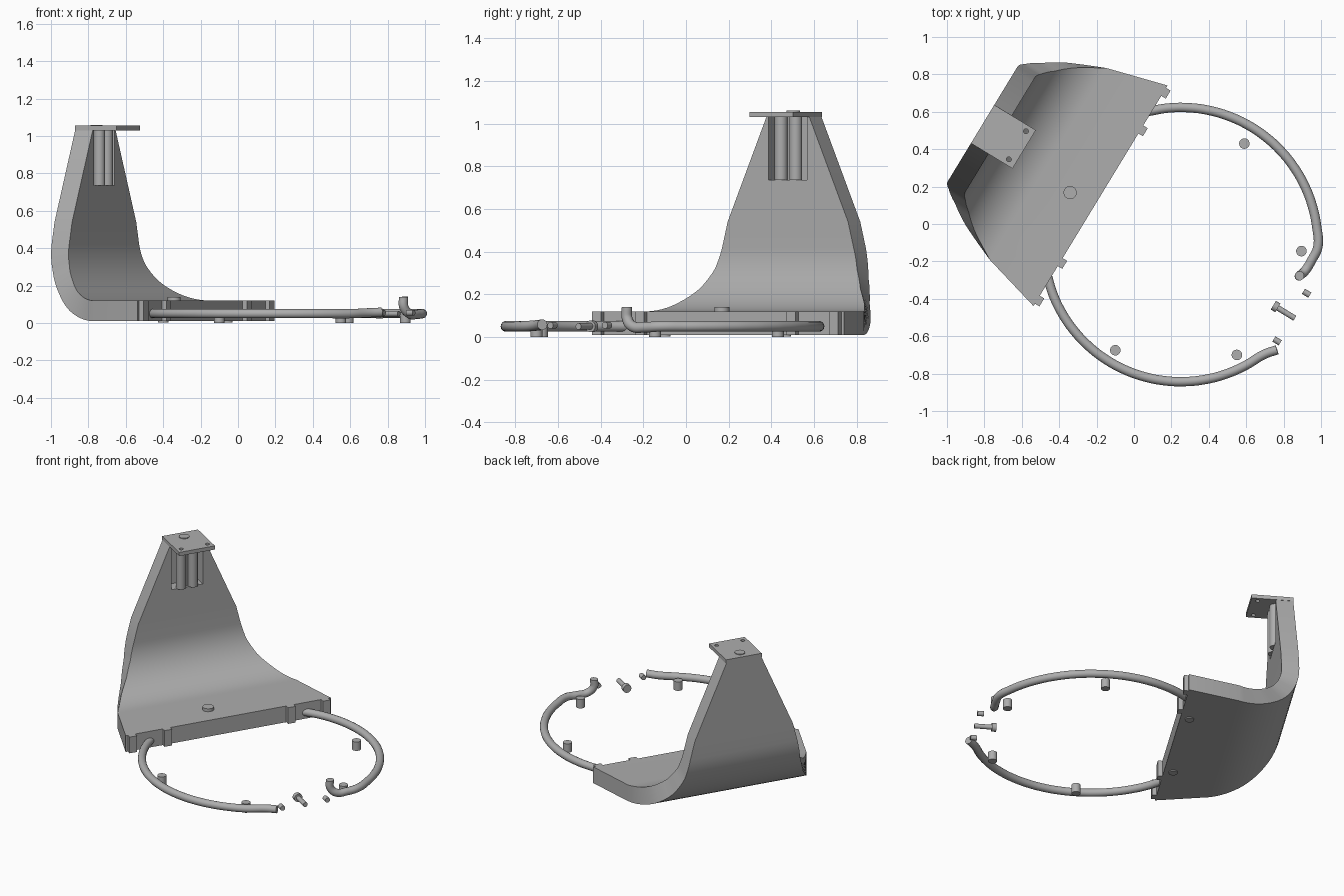
import bpy, bmesh
from math import sin, cos, radians
from mathutils import Matrix, Vector

if "Cube" in bpy.data.objects:
    bpy.data.objects.remove(bpy.data.objects["Cube"], do_unlink=True)

# Single grey material
grey = bpy.data.materials.new("plain grey")
grey.use_nodes = True
grey.diffuse_color = (0.42, 0.42, 0.42, 1)
grey.node_tree.nodes["Principled BSDF"].inputs["Base Color"].default_value = (0.42, 0.42, 0.42, 1)

# Bracket frame: origin at the ring centre, x towards the ring opening, y along the width
CENTRE = Vector((0.25, -0.11, 0))
FRAME = Matrix.Translation(CENTRE) @ Matrix.Rotation(radians(-31.3), 4, 'Z')


def finish(name, bm, frame=FRAME, smooth=True):
    bmesh.ops.recalc_face_normals(bm, faces=bm.faces)
    bm.transform(frame)
    mesh = bpy.data.meshes.new(name)
    bm.to_mesh(mesh)
    bm.free()
    mesh.materials.append(grey)
    obj = bpy.data.objects.new(name, mesh)
    bpy.context.collection.objects.link(obj)
    if smooth:
        shade(obj)
    return obj


def shade(obj):
    bpy.ops.object.select_all(action='DESELECT')
    obj.select_set(True)
    bpy.context.view_layer.objects.active = obj
    bpy.ops.object.shade_smooth_by_angle(angle=radians(30))


def box(name, lo, hi):
    bm = bmesh.new()
    bmesh.ops.create_cube(bm, size=1)
    for v in bm.verts:
        v.co = Vector([l + (c + 0.5) * (h - l) for c, l, h in zip(v.co, lo, hi)])
    return finish(name, bm, smooth=False)


def rod(name, start, end, r, sides=32, frame=FRAME):
    start, end = Vector(start), Vector(end)
    axis = end - start
    bm = bmesh.new()
    bmesh.ops.create_cone(bm, cap_ends=True, segments=sides, radius1=r, radius2=r, depth=axis.length)
    bm.transform(Matrix.Translation((start + end) / 2) @ axis.to_track_quat('Z', 'Y').to_matrix().to_4x4())
    return finish(name, bm, frame)


def cut(obj, cutters):
    for c in cutters:
        c.hide_render = True
        mod = obj.modifiers.new("cut", 'BOOLEAN')
        mod.object, mod.solver = c, 'EXACT'
        bpy.context.view_layer.objects.active = obj
        bpy.ops.object.modifier_apply(modifier=mod.name)
        bpy.data.objects.remove(c, do_unlink=True)
    shade(obj)


# Bent sheet: each station is an inner point, an outer point and a half width
BEND_X, BEND_Z, R_IN, R_OUT = -0.83, 0.42, 0.30, 0.41
WIDTHS = [(0, 0.36), (20, 0.39), (40, 0.44), (60, 0.51), (90, 0.60)]


def bend_width(a):
    for (a0, w0), (a1, w1) in zip(WIDTHS, WIDTHS[1:]):
        if a <= a1:
            return w0 + (w1 - w0) * (a - a0) / (a1 - a0)


wall_in, wall_out = BEND_X - R_IN, BEND_X - R_OUT
stations = [(wall_in, z, wall_out, z, w) for z, w in ((1.03, 0.118), (0.54, 0.33))]
for a in range(0, 91, 5):
    c, s = cos(radians(a)), sin(radians(a))
    stations.append((BEND_X - R_IN * c, BEND_Z - R_IN * s,
                     BEND_X - R_OUT * c, BEND_Z - R_OUT * s, bend_width(a)))
stations.append((-0.502, 0.12, -0.502, 0.01, 0.69))

bm = bmesh.new()
loops = [[bm.verts.new(p) for p in ((xi, -w, zi), (xi, w, zi), (xo, w, zo), (xo, -w, zo))]
         for xi, zi, xo, zo, w in stations]
for a, b in zip(loops, loops[1:]):
    for i in range(4):
        j = (i + 1) % 4
        bm.faces.new((a[i], a[j], b[j], b[i]))
bm.faces.new(loops[0])
bm.faces.new(loops[-1])
bracket = finish("bent_bracket", bm, smooth=False)
cut(bracket, [rod("basin_cutter", (0, 0, -0.1), (0, 0, 0.3), 0.595, 128),
              box("pocket_cutter", (-1.21, -0.105, 0.735), (-1.0, 0.105, 1.1))])

# Top mounting plate with a large bore and four screw holes
plate = box("top_plate", (-1.24, -0.12, 1.03), (-0.98, 0.12, 1.055))
cut(plate, [rod("bore_cutter", (-1.11, 0, 1), (-1.11, 0, 1.1), 0.092, 48)] +
    [rod("screw_cutter", (-1.11 + i * 0.088, j * 0.088, 1), (-1.11 + i * 0.088, j * 0.088, 1.1), 0.013, 16)
     for i in (-1, 1) for j in (-1, 1)])

# Tubes standing in the pocket
rod("rear_tube", (-1.178, 0, 0.735), (-1.178, 0, 1.06), 0.032)
for side in (-1, 1):
    rod("pocket_tube", (-1.135, side * 0.04, 0.735), (-1.135, side * 0.04, 1.03), 0.03)

# Front edge tabs, underside pads and the button on the base
for side in (-1, 1):
    for y in (0.415, 0.65):
        box("edge_tab", (-0.51, side * y - 0.025, 0.01), (-0.474, side * y + 0.025, 0.12))
    rod("under_pad", (-0.56, side * 0.33, 0.003), (-0.56, side * 0.33, 0.03), 0.028)
rod("base_button", (-0.65, -0.07, 0.1), (-0.65, -0.07, 0.14), 0.035)


# Ring tubes
def tube(name, points):
    curve = bpy.data.curves.new(name, 'CURVE')
    curve.dimensions = '3D'
    curve.bevel_depth, curve.bevel_resolution = 0.025, 5
    curve.use_fill_caps = True
    spline = curve.splines.new('BEZIER')
    spline.bezier_points.add(len(points) - 1)
    for bp, p in zip(spline.bezier_points, points):
        bp.co = p
        bp.handle_left_type = bp.handle_right_type = 'AUTO'
    temp = bpy.data.objects.new("temp_curve", curve)
    bpy.context.collection.objects.link(temp)
    bpy.context.view_layer.update()
    mesh = bpy.data.meshes.new_from_object(temp.evaluated_get(bpy.context.evaluated_depsgraph_get()))
    bm = bmesh.new()
    bm.from_mesh(mesh)
    bpy.data.objects.remove(temp, do_unlink=True)
    bpy.data.meshes.remove(mesh)
    return finish(name, bm, Matrix.Identity(4))


def arc(a0, a1, n=12):
    angles = [radians(a0 + (a1 - a0) * i / n) for i in range(n + 1)]
    return [CENTRE + Vector((0.733 * cos(a), 0.733 * sin(a), 0.05)) for a in angles]


tube("left_ring_tube", arc(104, -1) +
     [(0.952, -0.19, 0.046), (0.915, -0.25, 0.05), (0.887, -0.275, 0.085), (0.885, -0.277, 0.14)])
tube("right_ring_tube", arc(193, 298) + [(0.70, -0.695, 0.055), (0.765, -0.673, 0.058)])

# Loose feet inside the ring
WORLD = Matrix.Identity(4)
for x, y in ((0.59, 0.43), (0.895, -0.145), (0.55, -0.70), (-0.10, -0.675)):
    rod("ring_foot", (x, y, 0), (x, y, 0.06), 0.028, frame=WORLD)

# Clasp bolt and its two sleeves
axis = Vector((0.854, -0.52, 0))
head = Vector((0.745, -0.434, 0.05))
rod("bolt_head", head, head + axis * 0.028, 0.027, frame=WORLD)
rod("bolt_shank", head + axis * 0.028, head + axis * 0.135, 0.015, frame=WORLD)
for x, y in ((0.923, -0.37), (0.765, -0.625)):
    mid = Vector((x, y, 0.055))
    rod("clasp_sleeve", mid - axis * 0.02, mid + axis * 0.02, 0.016, frame=WORLD)
